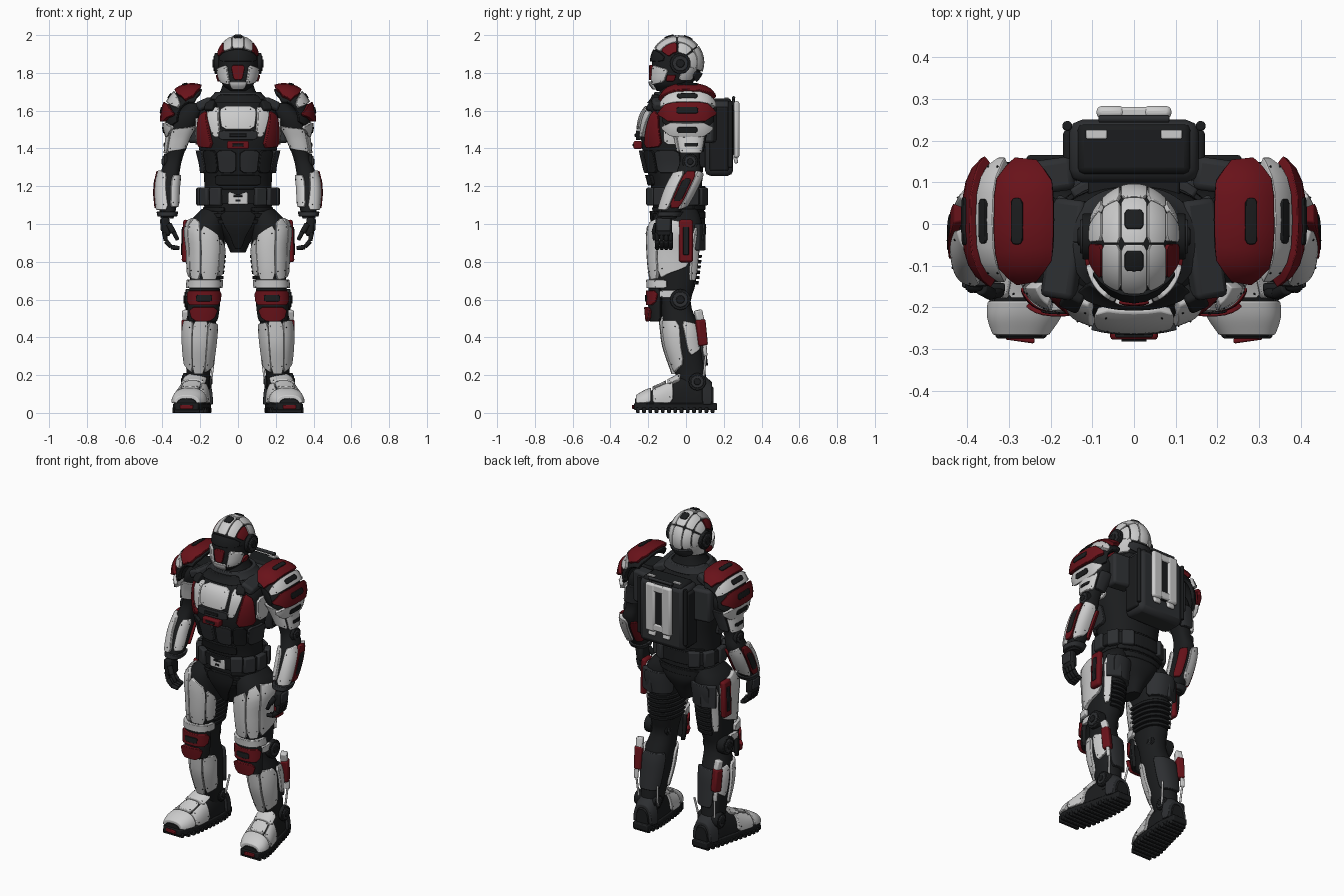
import bpy, bmesh
from math import sin, cos, radians, copysign
from collections import Counter
from mathutils import Vector, Matrix, Euler

if "Cube" in bpy.data.objects:
    bpy.data.objects.remove(bpy.data.objects["Cube"])

def material(name, c):
    m = bpy.data.materials.new(name); m.diffuse_color = (*c, 1); return m
WHITE, BLACK = material("white_armour", (.66, .66, .66)), material("black_suit", (.011, .012, .013))
DARK, RED = material("dark_grey", (.026, .028, .031)), material("red_armour", (.14, .006, .010))
rivets = []

# ---------- helpers: all meshes are in world space, so mirroring is about x = 0 ----------
def finish(name, bm, mat, sym, bev=0):
    bmesh.ops.recalc_face_normals(bm, faces=bm.faces)
    me = bpy.data.meshes.new(name); bm.to_mesh(me); bm.free()
    ob = bpy.data.objects.new(name, me); bpy.context.collection.objects.link(ob)
    me.materials.append(mat)
    if sym:
        md = ob.modifiers.new("mirror", 'MIRROR'); md.use_mirror_merge = False
    if bev:
        b = ob.modifiers.new("bevel", 'BEVEL'); b.width = bev; b.segments = 2
        b.limit_method = 'ANGLE'; b.angle_limit = radians(35)
    return ob

def power(x, n): return copysign(abs(x) ** (2 / n), x)

def loft(rings, n=2.3, axis='z'):
    """Surface through rings (v, c1, c2, r1, r2), smooth along v."""
    R = sorted(rings)
    def tangent(i, k):
        a, b = R[max(i - 1, 0)], R[min(i + 1, len(R) - 1)]
        return (b[k] - a[k]) / (b[0] - a[0])
    def surf(a, v, off=0):
        w = min(max(v, R[0][0]), R[-1][0])
        i = max(k for k in range(len(R) - 1) if R[k][0] <= w)
        h = R[i + 1][0] - R[i][0]; t = (w - R[i][0]) / h
        p, q, rx, ry = [(2*t**3 - 3*t*t + 1) * R[i][k] + (t**3 - 2*t*t + t) * h * tangent(i, k)
                        + (3*t*t - 2*t**3) * R[i+1][k] + (t**3 - t*t) * h * tangent(i + 1, k) for k in (1, 2, 3, 4)]
        p += (rx + off) * power(cos(radians(a)), n); q += (ry + off) * power(sin(radians(a)), n)
        return Vector((p, q, v)) if axis == 'z' else Vector((p, v, max(.03, q)))
    return surf

def dome(c, r, axis, nu=2, nv=2):
    """Ellipsoid whose poles lie on the x or y axis."""
    def surf(u, v, off=0):
        cu, su, cv, sv = [power(f(radians(x)), n) for x, n in ((u, nu), (v, nv)) for f in (cos, sin)]
        d = (sv, -cv * cu, cv * su) if axis == 'x' else (cv * cu, sv, cv * su)
        return Vector([c[k] + (r[k] + off) * d[k] for k in range(3)])
    return surf

def body(name, surf, v0, v1, mat=BLACK, sym=False, nu=40, nv=28):
    bm = bmesh.new()
    L = [[bm.verts.new(surf(360 * i / nu, v0 + (v1 - v0) * j / nv)) for i in range(nu)] for j in range(nv + 1)]
    for A, B in zip(L, L[1:]):
        for i in range(nu):
            k = (i + 1) % nu; bm.faces.new((A[i], A[k], B[k], B[i]))
    bm.faces.new(L[0]); bm.faces.new(L[-1])
    return finish(name, bm, mat, sym)

def plate(name, surf, q, mat=WHITE, off=.0, th=.014, sym=True, bev=.003, clip=1, dots=True):
    """Curved armour plate with clipped corners; q = 4 surface corners (u, v)."""
    nu, nv = max(5, int(abs(q[1][0] - q[0][0]) / 6)), 8
    def uv(s, t):
        return [(1-t) * ((1-s) * q[0][k] + s * q[1][k]) + t * ((1-s) * q[3][k] + s * q[2][k]) for k in (0, 1)]
    bm = bmesh.new(); sides = []
    for o in (off - .006, off + th):
        sides.append({(i, j): bm.verts.new(surf(*uv(i / nu, j / nv), o)) for i in range(nu + 1) for j in range(nv + 1)})
    def depth(i, j): return min(i, nu - i) + min(j, nv - j)
    polys = [[p for p in ((i, j), (i+1, j), (i+1, j+1), (i, j+1)) if depth(*p) >= clip] for i in range(nu) for j in range(nv)]
    polys = [p for p in polys if len(p) > 2]
    edges = Counter(frozenset((p[k - 1], p[k])) for p in polys for k in range(len(p)))
    for S in sides:
        for p in polys: bm.faces.new([S[k] for k in p])
    for e in [tuple(e) for e, n in edges.items() if n == 1]:
        bm.faces.new((sides[0][e[0]], sides[0][e[1]], sides[1][e[1]], sides[1][e[0]]))
    bmesh.ops.delete(bm, geom=[v for v in bm.verts if not v.link_faces], context='VERTS')
    if mat is WHITE and dots:
        rivets.extend(surf(*uv(s, t), off + th) for s in (.17, .83) for t in (.14, .86))
    return finish(name, bm, mat, sym, bev)

def rect(a0, a1, v0, v1): return [(a0, v0), (a1, v0), (a1, v1), (a0, v1)]

def box(name, c, d, mat=DARK, rot=(0, 0, 0), bev=.008, sym=True):
    bm = bmesh.new()
    M = Matrix.Translation(c) @ Euler([radians(a) for a in rot]).to_matrix().to_4x4() @ Matrix.Diagonal((*d, 1))
    bmesh.ops.create_cube(bm, size=1, matrix=M)
    return finish(name, bm, mat, sym, bev)

def rod(name, p, q, r, mat=BLACK, r2=None, sym=True, bev=.004, seg=24):
    p, q = Vector(p), Vector(q); bm = bmesh.new()
    M = Matrix.Translation((p + q) / 2) @ (q - p).to_track_quat('Z', 'Y').to_matrix().to_4x4()
    bmesh.ops.create_cone(bm, cap_ends=True, segments=seg, radius1=r, radius2=r if r2 is None else r2, depth=(q - p).length, matrix=M)
    return finish(name, bm, mat, sym, bev)

def hub(name, x, y, z, r, w=.03):
    """Round joint cap facing sideways."""
    for part, k, out, mat in (("", 1, 0, BLACK), ("_ring", .75, .006, DARK), ("_core", .4, .011, BLACK)):
        rod(name + part, (x - w, y, z), (x + copysign(out, w), y, z), r * k, mat)

# ---------- torso ----------
torso = loft([(1.02, 0, -.04, .16, .125), (1.10, 0, -.045, .18, .13), (1.20, 0, -.05, .178, .135), (1.30, 0, -.06, .185, .15),
              (1.42, 0, -.07, .21, .165), (1.52, 0, -.07, .215, .165), (1.60, 0, -.06, .20, .15), (1.66, 0, -.045, .13, .11),
              (1.70, 0, -.045, .095, .095), (1.76, 0, -.045, .075, .08)])
body("torso", torso, 1.02, 1.76)
plate("chest_centre", torso, [(-108, 1.50), (-72, 1.50), (-67, 1.625), (-113, 1.625)], off=.012, sym=False)
plate("chest_side", torso, [(-69, 1.46), (-58, 1.46), (-43, 1.615), (-64, 1.62)], off=.006)
plate("chest_red_band", torso, [(-56, 1.40), (-16, 1.41), (-24, 1.57), (-42, 1.605)], RED, off=.004)
plate("chest_white_rim", torso, rect(-13, 20, 1.42, 1.56), off=.0)
plate("chest_vent_block", torso, rect(-112, -68, 1.445, 1.495), DARK, off=.014, sym=False)
box("chest_vent_slot", (0, -.262, 1.47), (.09, .02, .018), BLACK, sym=False, bev=.003)
box("chest_red_latch", (0, -.255, 1.418), (.115, .045, .042), RED, sym=False)
box("latch_slot", (0, -.277, 1.418), (.06, .01, .015), BLACK, sym=False, bev=.002)
for k, (a, b) in enumerate([(-88, -62), (-60, -34), (-31, 8)]):
    plate("rib_plate_%d" % k, torso, rect(a, b, 1.27, 1.39), DARK if k != 1 else BLACK, off=.006)
plate("lower_abdomen", torso, rect(-125, -55, 1.205, 1.26), BLACK, off=.004, sym=False)
plate("neck_collar", torso, rect(-180, 180, 1.66, 1.70), DARK, off=.012, sym=False)
plate("front_collar", torso, rect(-135, -45, 1.64, 1.685), BLACK, off=.022, sym=False)
box("shoulder_strap", (.165, -.06, 1.635), (.085, .24, .05), DARK, (0, 24, 8), .014)
box("strap_buckle", (.145, -.175, 1.62), (.05, .05, .06), BLACK, (-35, 0, 25))
box("shoulder_blade_plate", (.205, .115, 1.53), (.12, .08, .2), DARK, (0, 0, -8), .015)
for k in range(4):
    plate("back_rib_%d" % k, torso, rect(35, 145, 1.03 + k * .045, 1.065 + k * .045), BLACK, off=.004, sym=False)

# ---------- belt and pelvis ----------
pelvis = loft([(.85, 0, -.03, .04, .065), (.92, 0, -.03, .075, .10), (1.0, 0, -.03, .15, .13), (1.12, 0, -.04, .18, .13)])
body("pelvis", pelvis, .85, 1.12)
plate("belt", torso, rect(-180, 180, 1.105, 1.185), BLACK, off=.014, sym=False)
box("belt_buckle", (0, -.19, 1.137), (.105, .035, .07), WHITE, sym=False)
for z, w in ((1.15, .05), (1.125, .028)):
    box("buckle_slot", (0, -.207, z), (w, .008, .012), BLACK, bev=.002, sym=False)
for a in (-58, -33, -4, 28, 58):
    p = torso(a, 1.145, .022)
    box("belt_pouch", p, (.07, .035, .095), DARK, (0, 0, a + 90))
for k in range(3):
    plate("hip_rib_%d" % k, pelvis, rect(-70, -15, 1.0 + k * .033, 1.023 + k * .033), BLACK, off=.006)
plate("groin_guard", pelvis, [(-105, .87), (-75, .87), (-62, 1.07), (-118, 1.07)], BLACK, off=.012, sym=False)

# ---------- backpack ----------
box("backpack", (0, .175, 1.455), (.31, .15, .40), DARK, bev=.03, sym=False)
box("backpack_lid", (0, .18, 1.63), (.27, .12, .07), BLACK, bev=.015, sym=False)
box("backpack_rail", (.158, .175, 1.45), (.025, .10, .34), BLACK, bev=.01)
box("backpack_mount", (0, .09, 1.45), (.22, .07, .3), BLACK, sym=False)
box("backpack_tab", (.09, .215, 1.665), (.05, .022, .012), WHITE, bev=.003)
box("rear_panel_rail", (.056, .268, 1.50), (.068, .03, .30), WHITE, bev=.012)
box("rear_panel_foot", (.05, .262, 1.345), (.05, .02, .05), WHITE, (14, 0, 0))
box("rear_panel_core", (0, .262, 1.49), (.05, .024, .27), BLACK, sym=False)
for z in (1.38, 1.625):
    box("rear_panel_bridge", (0, .268, z), (.12, .026, .045), WHITE, sym=False)
rod("carry_handle", (-.085, .252, 1.668), (.085, .252, 1.668), .009, DARK, sym=False)
rod("handle_post", (.07, .25, 1.60), (.07, .252, 1.67), .007, DARK)
rod("side_tube", (.16, .235, 1.30), (.16, .235, 1.65), .012)

# ---------- helmet ----------
helm = dome((0, -.047, 1.856), (.108, .134, .134), 'x')
jaw = loft([(1.705, 0, -.085, .05, .07), (1.74, 0, -.08, .083, .10), (1.80, 0, -.065, .102, .117), (1.87, 0, -.05, .105, .13)])
body("helmet_core", helm, -89, 89)
body("helmet_jaw", jaw, 1.705, 1.86)
plate("visor", helm, rect(2, 29, -58, 58), BLACK, off=.004, th=.006, sym=False)
for k, (u0, u1) in enumerate([(32, 89), (90.5, 141), (142.5, 200)]):
    plate("crown_strip_%d" % k, helm, rect(u0, u1, -15.5, 15.5), th=.010, sym=False, dots=False, bev=.002)
    plate("crown_side_%d" % k, helm, rect(u0, u1, 17, 41), th=.0095, dots=False, bev=.002)
    plate("temple_%d" % k, helm, rect(u0 + 3, u1, 42.5, 68), RED if k == 0 else WHITE, th=.01, dots=False, bev=.002)
plate("nape_guard", helm, rect(203, 225, -40, 40), DARK, sym=False)
for u in (63, 104):
    plate("crown_module", helm, rect(u, u + 20, -11, 11), BLACK, off=.008, th=.007, sym=False)
plate("face_guard", jaw, [(-100, 1.762), (-80, 1.762), (-74, 1.842), (-106, 1.842)], RED, off=.002, th=.012, sym=False)
plate("chin_guard", jaw, rect(-114, -66, 1.712, 1.755), off=.002, sym=False, dots=False)
plate("cheek_guard", jaw, [(-66, 1.735), (-18, 1.75), (-12, 1.82), (-62, 1.842)], off=.0)
plate("rear_jaw", jaw, rect(15, 60, 1.76, 1.83), off=.0, dots=False)
plate("jaw_red_mark", jaw, rect(-12, 5, 1.755, 1.79), RED, off=.004)
hub("ear_disc", .124, -.03, 1.85, .055)

# ---------- shoulder pads ----------
pad = dome((.245, .01, 1.55), (.138, .148, .172), 'y', 2.1, 2.9)
plate("pauldron_liner", pad, rect(-16, 112, -64, 64), BLACK, off=-.012, clip=2)
plate("pauldron_top", pad, [(56, -66), (108, -52), (108, 50), (56, 58)], RED, off=.010, clip=2)
plate("pauldron_middle", pad, rect(30, 54, -60, 60), off=.004)
plate("pauldron_outer", pad, [(-2, -54), (28, -66), (28, 58), (-2, 48)], RED, off=.016, clip=2)
plate("pauldron_lower", pad, rect(-28, -4, -52, 48), off=.004, clip=2)
for u, o in ((78, .022), (14, .028), (42, .016), (-15, .016)):
    plate("pauldron_slot", pad, rect(u - 5, u + 5, -12, 10), BLACK, off=o, th=.006)

# ---------- arms ----------
arm = loft([(1.03, .375, -.095, .034, .042), (1.10, .372, -.065, .048, .06), (1.20, .37, -.02, .052, .07), (1.28, .358, .015, .05, .064),
            (1.34, .34, .02, .044, .052), (1.44, .315, .02, .056, .068), (1.55, .275, .015, .075, .09), (1.64, .22, 0, .05, .07)], 2.6)
body("arm", arm, 1.03, 1.64, sym=True, nu=28)
plate("upper_arm_front", arm, [(-140, 1.40), (-50, 1.38), (-50, 1.50), (-140, 1.52)], off=.0)
plate("upper_arm_outer", arm, rect(-46, 60, 1.375, 1.48), off=.002)
plate("upper_arm_slot", arm, rect(-15, 25, 1.41, 1.43), BLACK, off=.014, th=.006)
plate("upper_arm_rear", arm, rect(65, 140, 1.38, 1.5), DARK, off=.002)
hub("elbow_disc", .393, .022, 1.33, .042)
plate("gauntlet_front", arm, [(-92, 1.075), (-12, 1.075), (-12, 1.285), (-80, 1.27)], off=.006)
plate("gauntlet_stripe", arm, rect(-10, 22, 1.085, 1.28), RED, off=.010)
plate("gauntlet_rear", arm, [(25, 1.075), (95, 1.10), (95, 1.26), (25, 1.285)], off=.005)
plate("gauntlet_inner", arm, rect(108, 160, 1.10, 1.25), RED, off=.0)
plate("gauntlet_under", arm, rect(-165, -100, 1.09, 1.26), WHITE, off=.0)
plate("gauntlet_slot", arm, rect(-5, 14, 1.12, 1.24), BLACK, off=.022, th=.004)
plate("wrist_cuff", arm, rect(-180, 180, 1.04, 1.065), DARK, off=.002)

# ---------- hands ----------
box("palm", (.382, -.118, .985), (.045, .088, .10), BLACK, (0, 4, 0), .014)
box("hand_guard", (.403, -.118, .995), (.016, .07, .065), DARK, (0, 4, 0), .006)
for k in range(4):
    y = -.153 + k * .024
    joints = [(.39, y, .955), (.382, y, .91), (.354, y, .878), (.31 + k * .006, y, .872)]
    for p, q in zip(joints, joints[1:]):
        rod("finger_%d" % k, p, q, .0135, r2=.0115, seg=10)
rod("thumb_base", (.367, -.155, 1.0), (.342, -.168, .955), .016, seg=10)
rod("thumb_tip", (.342, -.168, .96), (.319, -.165, .915), .013, r2=.011, seg=10)

# ---------- legs ----------
leg = loft([(.10, .22, .045, .058, .07), (.20, .21, .025, .062, .08), (.35, .205, -.01, .079, .096), (.45, .2, -.025, .083, .095),
            (.58, .183, -.055, .07, .08), (.68, .175, -.06, .078, .11), (.85, .168, -.06, .09, .13), (1.0, .165, -.05, .098, .135),
            (1.08, .12, -.04, .07, .10)])
body("leg", leg, .10, 1.08, sym=True)
plate("thigh_inner", leg, [(-160, .73), (-128, .72), (-128, .93), (-160, .87)], off=.004)
plate("thigh_front", leg, [(-127, .705), (-78.5, .705), (-78.5, 1.0), (-127, .935)], off=.006)
plate("thigh_front_outer", leg, [(-77, .705), (-38, .71), (-38, 1.035), (-77, 1.005)], off=.006)
plate("thigh_outer", leg, [(-36, .71), (30, .78), (35, 1.0), (-36, 1.035)], off=.004)
plate("thigh_rear_outer", leg, rect(38, 62, .70, .98), off=.0)
plate("thigh_rear", leg, rect(66, 150, .86, 1.0), DARK, off=.008)
for k in range(6):
    plate("thigh_rear_rib_%d" % k, leg, rect(64, 200, .68 + k * .028, .697 + k * .028), BLACK, off=.002)
box("thigh_pod", (.277, .0, .91), (.035, .075, .225), RED, (0, -2, 0), .012)
box("thigh_pod_slot", (.294, .0, .91), (.012, .03, .15), BLACK, (0, -2, 0), .004)
box("hip_holder", (.21, .075, .93), (.09, .03, .14), DARK, (0, 0, -25))

# ---------- knees ----------
knee = loft([(.46, .188, -.095, .07, .085), (.56, .182, -.085, .08, .105), (.66, .178, -.085, .08, .105), (.72, .175, -.085, .08, .11)], 2.6)
plate("knee_strap", knee, rect(-172, -5, .66, .705), off=.004)
plate("knee_upper", knee, [(-145, .57), (-35, .57), (-25, .648), (-155, .648)], RED, off=.008, clip=2)
plate("knee_lower", knee, [(-118, .485), (-62, .485), (-48, .56), (-132, .56)], RED, off=.018, clip=2)
plate("knee_backing", knee, rect(-160, -20, .485, .66), BLACK, off=-.004)
plate("knee_slot", knee, rect(-108, -72, .59, .625), BLACK, off=.02, th=.006)
plate("knee_wing", knee, rect(-22, 15, .61, .65), WHITE, off=-.002)
hub("knee_disc", .278, -.03, .6, .055, .05)
hub("inner_knee_disc", .125, -.03, .6, .045, -.03)

# ---------- shins ----------
plate("shin_inner", leg, [(-168, .25), (-112, .21), (-112, .48), (-168, .47)], off=.0)
plate("shin_front", leg, [(-110, .205), (-70, .205), (-70, .50), (-110, .50)], off=.006)
plate("shin_outer", leg, [(-68, .21), (-10, .26), (-2, .49), (-68, .49)], off=.0)
plate("calf_outer", leg, [(8, .30), (50, .34), (55, .47), (3, .49)], off=.0)
plate("calf_rear", leg, rect(62, 150, .25, .47), DARK, off=.004)
box("calf_pod", (.272, .082, .425), (.045, .05, .14), RED, (6, 0, 20), .01)
box("calf_pod_cap", (.272, .07, .51), (.04, .04, .07), WHITE, (14, 0, 20), .008)
box("calf_pod_tail", (.275, .1, .33), (.025, .02, .06), WHITE, (4, 0, 20), .006)
rod("ankle_piston", (.145, .075, .15), (.128, .10, .285), .006, WHITE)
rod("outer_ankle_piston", (.262, .09, .16), (.272, .105, .31), .006, WHITE)

# ---------- boots ----------
foot = loft([(-.27, .272, .045, .05, .03), (-.22, .263, .045, .074, .06), (-.16, .251, .045, .08, .082), (-.08, .236, .045, .075, .12),
             (0, .222, .045, .068, .155), (.08, .212, .045, .06, .145), (.145, .206, .045, .042, .09)], 2.5, 'y')
body("boot", foot, -.27, .145, sym=True)
plate("toe_cap", foot, rect(4, 176, -.266, -.185), off=.002, dots=False)
plate("instep_outer", foot, rect(2, 62, -.178, -.07), off=.002)
plate("instep_top", foot, rect(65, 115, -.178, -.105), off=.006)
plate("instep_inner", foot, rect(118, 178, -.178, -.07), off=.002)
plate("tongue_plate", foot, rect(52, 128, -.098, -.03), off=.008)
plate("heel_counter", foot, rect(0, 180, .085, .138), DARK, off=.006)
hub("ankle_disc", .291, .06, .165, .046, .05)
hub("inner_ankle_disc", .147, .06, .165, .04, -.04)
bm = bmesh.new()
outline = [foot(a, y, .008).xy for a, ys in ((0, (-.275, -.23, -.16, -.05, .05, .12, .165)), (180, (.165, .12, .05, -.05, -.16, -.23, -.275))) for y in ys]
face = bm.faces.new([bm.verts.new((*p, .014)) for p in outline])
top = bmesh.ops.extrude_face_region(bm, geom=[face])['geom']
bmesh.ops.translate(bm, verts=[g for g in top if isinstance(g, bmesh.types.BMVert)], vec=(0, 0, .038))
finish("sole", bm, BLACK, True, .006)
for k in range(13):
    y = -.255 + k * .033; a, b = foot(0, y, .008), foot(180, y, .008)
    box("tread", ((a.x + b.x) / 2, y, .014), (a.x - b.x + .006, .02, .028), BLACK, bev=.004)
box("toe_marker", (.273, -.276, .032), (.07, .012, .022), RED, (0, 0, 8), .004)

# ---------- rivets on the white plates ----------
bm = bmesh.new()
for p in rivets:
    if p.x > -.001:
        bmesh.ops.create_icosphere(bm, subdivisions=1, radius=.003, matrix=Matrix.Translation(p))
finish("rivets", bm, BLACK, True)

bpy.ops.object.select_all(action='SELECT')
bpy.context.view_layer.objects.active = bpy.context.selected_objects[0]
bpy.ops.object.shade_smooth_by_angle(angle=radians(35))

for m in bpy.data.materials:
    if m.users and not m.is_grease_pencil:
        m.use_nodes = True
        m.node_tree.nodes["Principled BSDF"].inputs["Base Color"].default_value = m.diffuse_color
